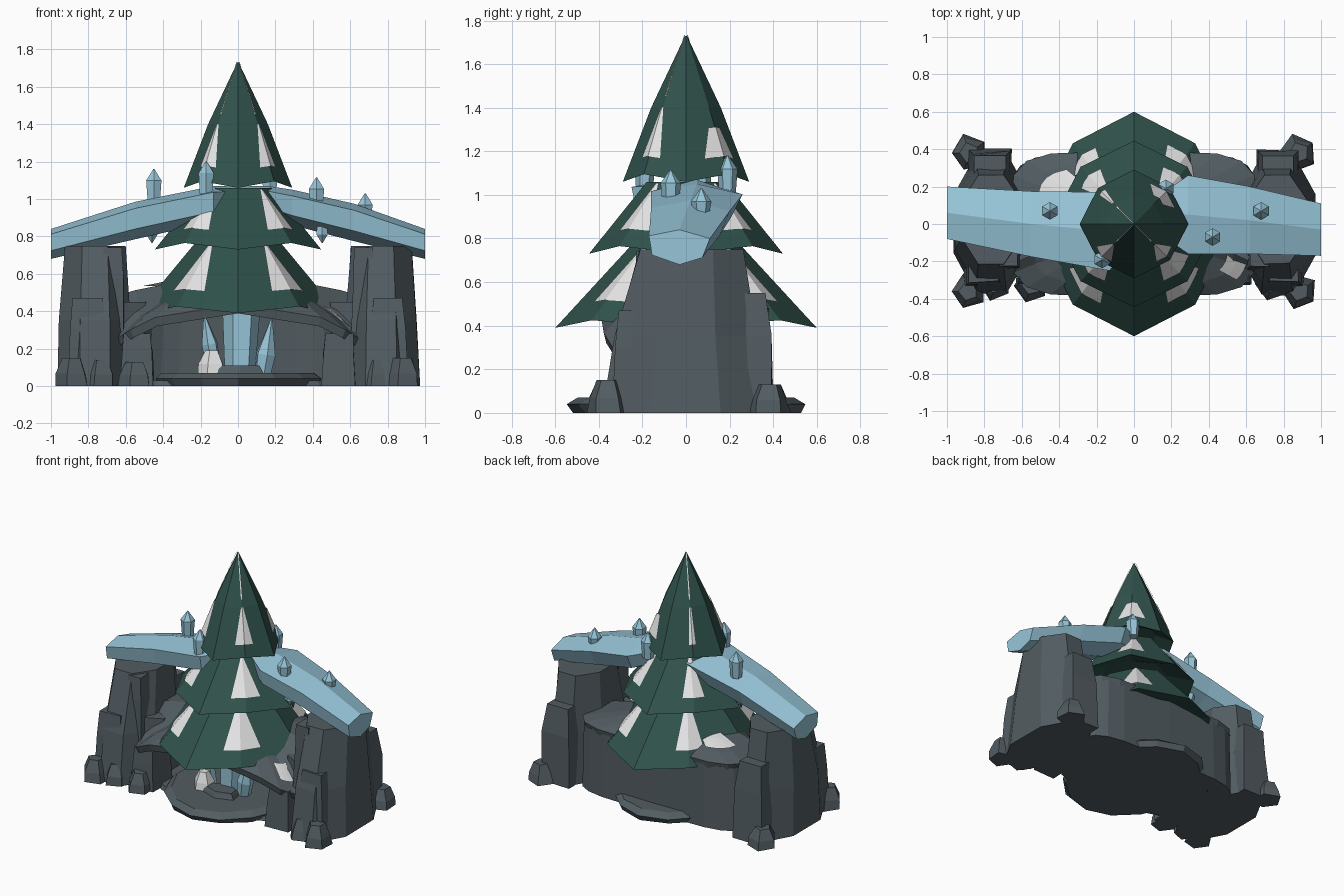
import bpy, math, random
from mathutils import Vector

if "Cube" in bpy.data.objects:
    bpy.data.objects.remove(bpy.data.objects["Cube"])

random.seed(4)


def material(name, rgb):
    m = bpy.data.materials.new(name)
    m.diffuse_color = (*rgb, 1)
    m.use_nodes = True
    m.node_tree.nodes["Principled BSDF"].inputs["Base Color"].default_value = m.diffuse_color
    return m


ROCK = material("slate rock", (0.085, 0.108, 0.122))
PINE = material("pine green", (0.030, 0.085, 0.072))
ICE = material("pale ice", (0.31, 0.56, 0.69))
SNOW = material("snow", (0.78, 0.78, 0.79))


def mesh(name, verts, faces, mat):
    me = bpy.data.meshes.new(name)
    me.from_pydata([tuple(v) for v in verts], [], faces)
    me.materials.append(mat)
    ob = bpy.data.objects.new(name, me)
    bpy.context.collection.objects.link(ob)
    bpy.context.view_layer.objects.active = ob
    bpy.ops.object.select_all(action='DESELECT')
    ob.select_set(True)
    bpy.ops.object.mode_set(mode='EDIT')
    bpy.ops.mesh.select_all(action='SELECT')
    bpy.ops.mesh.normals_make_consistent(inside=False)
    bpy.ops.object.mode_set(mode='OBJECT')
    return ob


def loft(name, rings, mat):
    """Skin equal-sized rings and cap both ends."""
    n, k = len(rings[0]), len(rings)
    verts = [p for r in rings for p in r]
    faces = [tuple(range(n)), tuple(range((k - 1) * n, k * n))]
    for a in range(0, (k - 1) * n, n):
        faces += [(a + j, a + (j + 1) % n, a + n + (j + 1) % n, a + n + j) for j in range(n)]
    return mesh(name, verts, faces, mat)


def ring(x, y, z, rx, ry, n=8, jitter=0.0, turn=0.5):
    pts = []
    for i in range(n):
        a = math.tau * (i + turn) / n
        s = 1 + random.uniform(-jitter, jitter)
        pts.append((x + rx * s * math.cos(a), y + ry * s * math.sin(a), z))
    return pts


def stone(name, x, y, z0, z1, rx, ry, taper=0.6, n=5, mat=ROCK, mid=0.65):
    zm = z0 + (z1 - z0) * mid
    return loft(name, [ring(x, y, z0, rx, ry, n, 0.08), ring(x, y, zm, rx * 0.9, ry * 0.9, n, 0.08),
                       ring(x, y, z1, rx * taper, ry * taper, n, 0.08)], mat)


def crystal(name, base, tip, r, shoulder=1.3):
    base, tip = Vector(base), Vector(tip)
    q = (tip - base).to_track_quat('Z', 'Y')
    h = (tip - base).length
    rings = [[base + q @ Vector(p) for p in ring(0, 0, z, s, s, 6)]
             for z, s in ((0, r * 0.8), (h - r * shoulder, r), (h, r * 0.08))]
    return loft(name, rings, ICE)


# Tree tiers: (top z, top radius, rim z, rim radius, x stretch, diagonal swing in degrees)
TIERS = {"top": (1.40, 0.16, 1.06, 0.29, 1.0, 0),
         "middle": (1.06, 0.18, 0.73, 0.445, 1.0, 2),
         "bottom": (0.77, 0.25, 0.39, 0.60, 0.9, 5)}
# Snow half-width on each diagonal ridge
WIDTHS = {1: 0.36, 3: 0.27, 5: 0.36, 7: 0.36}


def tier_ring(z, r, sx, droop, swing=0):
    pts = []
    for i in range(8):
        odd = i % 2
        a = math.tau * i / 8 + math.radians(swing) * odd * (1 if i % 4 == 1 else -1)
        s = r * (0.94 if odd else 1)
        pts.append(Vector((s * math.cos(a) * sx, s * math.sin(a), z + droop * odd)))
    return pts


def snow_strip(name, upper, lower, d, rows):
    """Thin snow plate folded over ridge d; rows are (fraction down, half-width)."""
    v = []
    for f, w in rows:
        for o in (-w, 0, w):
            i, t = int(d + o) % 8, (d + o) % 1
            a = upper[i].lerp(lower[i], f)
            p = a.lerp(upper[(i + 1) % 8].lerp(lower[(i + 1) % 8], f), t)
            v.append(p + Vector((p.x, p.y, 0)).normalized() * 0.006 + Vector((0, 0, 0.003)))
    mesh(name, v, [(0, 1, 4, 3), (1, 2, 5, 4)], SNOW)


for label, (z0, r0, z1, r1, sx, swing) in TIERS.items():
    upper = tier_ring(z0, r0, sx, 0, swing)
    rim = tier_ring(z1, r1, sx, 0.035, swing)
    rings = [tier_ring(z1 + 0.09, r1 * 0.55, sx, 0, swing), rim, upper]
    apex = tier_ring(1.73, 0.004, 1, 0)
    if label == "top":
        rings.append(apex)
    loft(label + "_branches", rings, PINE)
    for d, w in WIDTHS.items():
        rows = ((0.03, 0.06), (0.74, w))
        if label == "top" and d == 1:
            rows = ((0.3, 0.25), (0.74, 0.52))
        elif label == "top":
            snow_strip("tip_snow", apex, upper, d, ((0.0, 0.3), (0.85, 0.04)))
            rows = ((0.0, 0.06), (0.74, 0.12 if d == 3 else 0.32))
        snow_strip(label + "_snow", upper, rim, d, rows)

# Ice arch, narrowing inside the tree: (x, y centre, top z, half width, half height)
arch = []
for x, y, z, w, h in ((-1, 0.06, 0.84, 0.14, 0.08), (-0.55, 0.0, 0.985, 0.175, 0.10),
                      (-0.13, -0.04, 1.07, 0.21, 0.095), (-0.02, 0.0, 1.07, 0.10, 0.08),
                      (0.16, 0.05, 1.07, 0.12, 0.08),
                      (0.29, 0.05, 1.05, 0.21, 0.095), (0.62, 0.02, 0.975, 0.18, 0.10),
                      (1, -0.03, 0.84, 0.14, 0.08)):
    arch.append([(x, y + w * a, z - h + h * b) for a, b in
                 ((0, 1), (-1, 0.65), (-0.9, -0.45), (0, -1), (0.75, -0.6), (1, 0.5))])
loft("ice_arch", arch, ICE)

# Crystals standing on and hanging from the arch
for x, y, z, top in ((-0.45, 0.07, 0.98, 1.16), (-0.17, -0.19, 1.0, 1.20), (0.17, 0.19, 1.0, 1.18),
                     (0.42, -0.07, 0.96, 1.115), (0.68, 0.07, 0.92, 1.03)):
    crystal("arch_crystal", (x, y, z), (x, y, top), 0.047)
for x, y in ((-0.46, 0.05), (0.45, -0.05)):
    crystal("icicle", (x, y, 0.92), (x, y, 0.765), 0.035)

# Rock pillars with slabs and loose stones on both sides
for s in (-1, 1):
    loft("pillar", [ring(s * 0.765, 0, 0, 0.22, 0.41, 8, 0.03), ring(s * 0.765, 0, 0.35, 0.205, 0.35, 8, 0.02),
                    ring(s * 0.765, 0.025, 0.75, 0.175, 0.255, 8, 0.02)], ROCK)
    stone("front_slab", s * 0.80, -0.235, 0, 0.47, 0.15, 0.14, 0.75, 4)
    stone("high_slab", s * 0.67, -0.17, 0.28, 0.74, 0.09, 0.10, 0.75, 4)
    stone("back_slab", s * 0.77, 0.27, 0, 0.55, 0.16, 0.18, 0.72, 4)
    stone("inner_block", s * 0.54, -0.22, 0, 0.28, 0.125, 0.15, 0.8, 4)
    for x, y, z, r in ((0.885, -0.36, 0.15, 0.095), (0.88, 0.38, 0.13, 0.10), (0.74, -0.32, 0.14, 0.09)):
        stone("loose_stone", s * x, y, 0, z, r, r, 0.55, mid=0.45)
stone("loose_stone", -0.55, -0.33, 0, 0.13, 0.09, 0.09, 0.55, mid=0.45)

# Ground disc with a chamfered edge
loft("ground_disc", [ring(0, 0, 0, 0.43, 0.52, 14, 0.02), ring(0, 0, 0.04, 0.45, 0.54, 14, 0.02),
                     ring(0, 0, 0.07, 0.41, 0.49, 14, 0.02)], ROCK)


# Rounded-box outline shared by the cave wall and roof
def boxy(a):
    c, q = math.cos(a), math.sin(a)
    return math.copysign(abs(c) ** 0.42, c), math.copysign(abs(q) ** 0.42, q)


# Cave wall: a horseshoe open to the front
wall = []
for i in range(13):
    c, q = boxy(math.radians(-15 + 210 * i / 12))
    top = 0.47 - 0.02 * abs(c)
    wall.append([(0.67 * c, 0.385 * q, 0), (0.66 * c, 0.38 * q, top),
                 (0.50 * c, 0.25 * q, top), (0.52 * c, 0.28 * q, 0)])
loft("cave_wall", wall, ROCK)
loft("cave_floor", [ring(0, 0, 0, 0.62, 0.36, 12), ring(0, 0, 0.03, 0.60, 0.35, 12)], ROCK)


# Cave roof drooping at the left and right ends of its front lip
def roof(a, r):
    c, q = boxy(a)
    lip = 0.44 - (0.20 * abs(c) ** 2.5 if q < -0.1 else -0.04)
    return Vector((0.665 * r * c, 0.39 * r * q, lip + (0.575 - lip) * (1 - r ** 2.2)))


turns = [math.tau * i / 16 for i in range(16)]
loft("cave_roof", [[roof(a, r) - Vector((0, 0, d)) for a in turns] for r, d in
                   ((0.05, 0.07), (0.65, 0.07), (0.97, 0.06), (1.0, 0), (0.82, 0), (0.55, 0), (0.05, 0))], ROCK)

# Snow lying on the roof
for a0, a1, r0, r1 in ((115, 168, 0.42, 0.78), (-40, -8, 0.76, 0.92)):
    a = [math.radians(a0 + (a1 - a0) * t / 4) for t in range(5)]
    v = [roof(t, r0 + (r1 - r0) * k / 2) + Vector((0, 0, 0.014)) for k in range(3) for t in a]
    mesh("roof_snow", v, [(k * 5 + j, k * 5 + j + 1, k * 5 + j + 6, k * 5 + j + 5)
                          for k in range(2) for j in range(4)], SNOW)

# Crystals and stones inside the cave
crystal("cave_crystal_centre", (0.01, -0.09, 0.05), (0.02, -0.07, 0.52), 0.10)
crystal("cave_crystal_left", (-0.12, -0.12, 0.05), (-0.18, -0.14, 0.38), 0.045, 3.5)
crystal("cave_crystal_right", (0.13, -0.12, 0.05), (0.18, -0.14, 0.36), 0.055, 3.5)
stone("snow_mound", -0.14, -0.19, 0.06, 0.19, 0.08, 0.07, 0.45, 5, SNOW, 0.45)
stone("cave_step", 0.01, -0.2, 0.06, 0.11, 0.14, 0.09, 0.8, 6)
